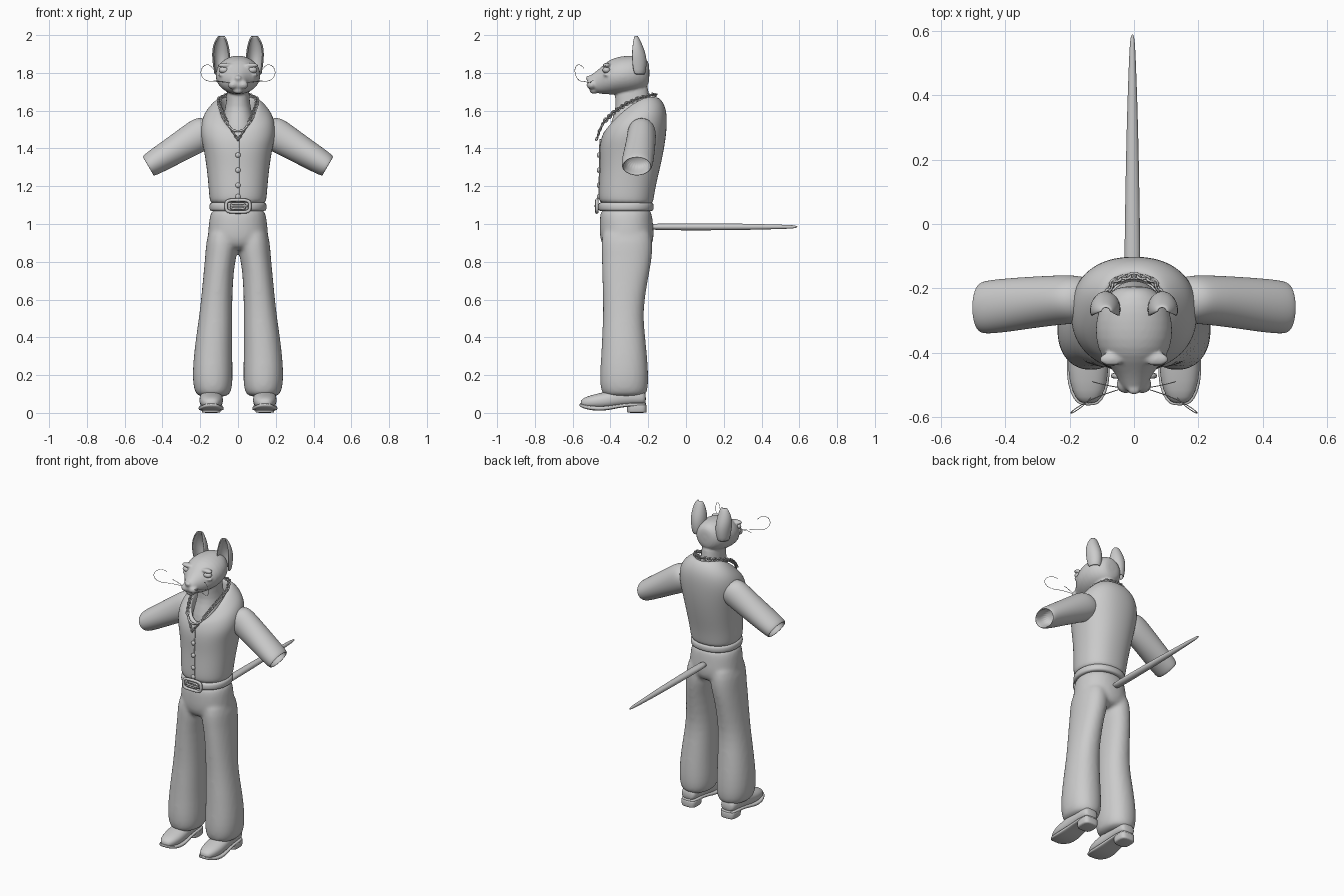
import bpy, bmesh
from math import sin, cos, pi, copysign
from mathutils import Vector as V


def ring(c, a, b, n=24, p=2, lift=0):
    """Superellipse loop round c; lift raises its sides (V shape on the -b half)."""
    pts = []
    for i in range(n):
        t = 2 * pi * i / n
        ct, st = cos(t), sin(t)
        e = lambda v: copysign(abs(v) ** (2 / p), v) if abs(v) > 1e-6 else 0
        up = abs(ct) if st < 0 else ct * ct
        pts.append(V(c) + V(a) * e(ct) + V(b) * e(st) + V((0, 0, lift * up)))
    return pts


def level(z, x0, x1, y0, y1, p=2.2):
    """Horizontal ring from its x and y extents."""
    return ring(((x0 + x1) / 2, (y0 + y1) / 2, z), ((x1 - x0) / 2, 0, 0), (0, (y1 - y0) / 2, 0), p=p)


def upright(y, xc, hw, z0, z1, p=2):
    """Ring facing along y from half width and z extents."""
    return ring((xc, y, (z0 + z1) / 2), (hw, 0, 0), (0, 0, (z1 - z0) / 2), p=p)


def new_object(name, bm, sub=0, mirror=False):
    bmesh.ops.recalc_face_normals(bm, faces=bm.faces)
    for f in bm.faces:
        f.smooth = True
    me = bpy.data.meshes.new(name)
    bm.to_mesh(me)
    bm.free()
    ob = bpy.data.objects.new(name, me)
    bpy.context.collection.objects.link(ob)
    if sub:
        m = ob.modifiers.new("Subsurf", 'SUBSURF')
        m.levels = m.render_levels = sub
    if mirror:
        ob.modifiers.new("Mirror", 'MIRROR').use_mirror_merge = False
    return ob


def add_loft(bm, rings, start=True, end=True, closed=True):
    vs = [[bm.verts.new(p) for p in r] for r in rings]
    n = len(vs[0])
    for r0, r1 in zip(vs, vs[1:]):
        for i in range(n if closed else n - 1):
            j = (i + 1) % n
            bm.faces.new((r0[i], r0[j], r1[j], r1[i]))
    if start:
        bm.faces.new(vs[0][::-1])
    if end:
        bm.faces.new(vs[-1])


def loft(name, rings, start=True, end=True, sub=1, mirror=False):
    bm = bmesh.new()
    add_loft(bm, rings, start, end)
    return new_object(name, bm, sub, mirror)


def add_ball(bm, c, r):
    vs = bmesh.ops.create_uvsphere(bm, u_segments=16, v_segments=10, radius=1)["verts"]
    for v in vs:
        v.co = V((v.co.x * r[0], v.co.y * r[1], v.co.z * r[2])) + V(c)


def fuse(ob, voxel, smooth):
    m = ob.modifiers.new("Remesh", 'REMESH')
    m.mode, m.voxel_size, m.use_smooth_shade = 'VOXEL', voxel, True
    ob.modifiers.new("Smooth", 'SMOOTH').iterations = smooth


def tube(name, pts, r, cyclic=False, kind='NURBS', mirror=False):
    cu = bpy.data.curves.new(name, 'CURVE')
    cu.dimensions, cu.bevel_depth, cu.bevel_resolution = '3D', r, 2
    sp = cu.splines.new(kind)
    sp.points.add(len(pts) - 1)
    for q, p in zip(sp.points, pts):
        q.co = (*p, 1)
    sp.use_cyclic_u = cyclic
    if kind == 'NURBS':
        sp.order_u, sp.use_endpoint_u = 3, True
    ob = bpy.data.objects.new(name, cu)
    bpy.context.collection.objects.link(ob)
    if mirror:
        ob.modifiers.new("Mirror", 'MIRROR').use_mirror_merge = False


# trousers: hips and two legs fused into one smooth surface
bm = bmesh.new()
add_loft(bm, [level(z, -x, x, f, b) for z, x, f, b in (
    (1.10, .142, -.455, -.18), (1.03, .152, -.457, -.178), (.96, .16, -.46, -.168),
    (.90, .163, -.452, -.172), (.855, .13, -.42, -.2))])
leg = ((1.0, 0, .15, -.44, -.19), (.9, 0, .17, -.45, -.175), (.83, .006, .174, -.447, -.178),
       (.76, .023, .181, -.445, -.19), (.6, .03, .196, -.44, -.22), (.5, .03, .208, -.44, -.225),
       (.4, .03, .223, -.445, -.215), (.3, .03, .235, -.45, -.205), (.2, .027, .242, -.457, -.198),
       (.13, .03, .236, -.454, -.2), (.092, .045, .22, -.44, -.212), (.085, .08, .185, -.40, -.25))
for s in (1, -1):
    add_loft(bm, [level(z, s * a, s * b, f, k) for z, a, b, f, k in leg])
fuse(new_object("trousers", bm, 1), .011, 6)

# waistcoat: rings tilt toward the collar, then fold inside
vest = (((-.45, 1.10), (-.18, 1.10), .14, 0), ((-.464, 1.13), (-.172, 1.12), .152, 0),
        ((-.462, 1.2), (-.16, 1.2), .157, 0), ((-.457, 1.3), (-.135, 1.3), .167, 0),
        ((-.46, 1.38), (-.11, 1.42), .183, 0), ((-.455, 1.44), (-.098, 1.53), .203, 0),
        ((-.437, 1.485), (-.102, 1.60), .192, .02), ((-.428, 1.49), (-.12, 1.645), .155, .04),
        ((-.42, 1.485), (-.145, 1.672), .112, .06), ((-.41, 1.475), (-.165, 1.665), .094, .06),
        ((-.40, 1.42), (-.17, 1.6), .09, .04))
loft("waistcoat", [ring((0, (f[0] + b[0]) / 2, (f[1] + b[1]) / 2), (x, 0, 0),
                        (0, (b[0] - f[0]) / 2, (b[1] - f[1]) / 2), p=2.25, lift=l)
                   for f, b, x, l in vest], end=False, sub=2)
bm = bmesh.new()
for z in (1.365, 1.285, 1.205, 1.145):
    add_ball(bm, (0, -.462, z), (.014, .01, .014))
new_object("buttons", bm)
tube("waistcoat_front_edge", [(.008, -.461, 1.13), (.008, -.461, 1.2), (.008, -.457, 1.3),
                              (.008, -.46, 1.38), (.008, -.454, 1.45)], .003)

# belt and buckle
loft("belt", [level(z, -x, x, -.318 - y, -.318 + y) for z, x, y in (
    (1.068, .14, .135), (1.07, .15, .146), (1.09, .154, .15), (1.112, .15, .146), (1.115, .14, .135))])
for name, w, h, r in (("buckle_frame", .063, .032, .009), ("buckle_inner", .037, .014, .006)):
    tube(name, ring((0, -.472, 1.095), (w, 0, 0), (0, 0, h), p=4), r, True, 'POLY')
tube("buckle_prong", [(-.04, -.475, 1.095), (.0, -.482, 1.095), (.05, -.478, 1.095)], .006)

# sleeves: open, hollow cuffs
sleeve = ((.12, -.235, 1.50, .065, .06), (.17, -.235, 1.49, .088, .074), (.21, -.235, 1.468, .09, .077),
          (.30, -.242, 1.413, .08, .08), (.39, -.252, 1.358, .072, .084), (.45, -.258, 1.322, .066, .084),
          (.472, -.26, 1.308, .061, .08), (.478, -.26, 1.304, .054, .073), (.465, -.258, 1.312, .05, .068),
          (.40, -.252, 1.352, .05, .065))
loft("sleeves", [ring((x, y, z), V((.5, 0, .86)) * r, (0, w, 0)) for x, y, z, r, w in sleeve],
     sub=2, mirror=True)

# tail
loft("tail", [upright(y, -.005, w, .985 - h, .985 + h) for y, w, h in (
    (-.2, .025, .017), (-.1, .025, .018), (.1, .022, .019), (.3, .018, .017), (.45, .013, .013),
    (.55, .009, .01), (.58, .006, .007), (.59, .002, .002))])

# head: skull, neck, cheeks and muzzle fused together
bm = bmesh.new()
add_loft(bm, [upright(y, 0, w, a, b) for y, w, a, b in (
    (-.193, .035, 1.76, 1.84), (-.205, .07, 1.72, 1.875), (-.25, .105, 1.70, 1.892),
    (-.30, .12, 1.69, 1.893), (-.36, .121, 1.685, 1.887), (-.41, .104, 1.685, 1.868),
    (-.45, .07, 1.688, 1.83), (-.48, .05, 1.695, 1.805), (-.51, .038, 1.71, 1.785), (-.522, .02, 1.73, 1.775))])
add_loft(bm, [level(z, -x, x, f, b) for z, x, f, b in (
    (1.36, .1, -.41, -.2), (1.48, .095, -.415, -.17), (1.56, .082, -.39, -.18),
    (1.62, .066, -.37, -.192), (1.68, .06, -.38, -.196), (1.76, .06, -.37, -.2))])
add_ball(bm, (0, -.517, 1.772), (.02, .014, .014))
add_ball(bm, (0, -.487, 1.705), (.03, .025, .016))
for s in (1, -1):
    add_ball(bm, (s * .026, -.5, 1.737), (.03, .028, .024))
    add_ball(bm, (s * .07, -.42, 1.84), (.04, .022, .013))
    add_ball(bm, (s * .072, -.42, 1.79), (.035, .02, .011))
fuse(new_object("head", bm, 1), .0065, 4)
bm = bmesh.new()
for s in (1, -1):
    add_ball(bm, (s * .074, -.42, 1.815), (.028, .022, .018))
new_object("eyes", bm)

# ears: cupped shells open to the front
bm = bmesh.new()
add_loft(bm, [[(cx + w * cos(t), cy + d * sin(t), z) for t in [(-.12 + 1.24 * i / 12) * pi for i in range(13)]]
              for z, cx, cy, w, d in ((1.79, .088, -.26, .034, .04), (1.85, .088, -.265, .042, .055),
                                      (1.90, .09, -.268, .045, .052), (1.945, .091, -.27, .038, .036),
                                      (1.98, .089, -.27, .025, .02), (1.996, .087, -.268, .012, .008))],
         False, False, False)
ears = new_object("ears", bm)
so = ears.modifiers.new("Solidify", 'SOLIDIFY')
so.thickness, so.offset = .009, 0
ears.modifiers.new("Subsurf", 'SUBSURF').levels = 1
ears.modifiers.new("Mirror", 'MIRROR').use_mirror_merge = False

# whiskers
tube("long_whisker", [(.03, -.51, 1.745), (.1, -.53, 1.755), (.17, -.565, 1.755), (.2, -.588, 1.79),
                      (.19, -.588, 1.835), (.15, -.56, 1.848), (.135, -.54, 1.825)], .0014, mirror=True)
tube("short_whisker", [(.03, -.51, 1.74), (.08, -.505, 1.76), (.13, -.49, 1.757)], .0014, mirror=True)

# shoes: upper, sole and heel
loft("shoe_uppers", [upright(y, .142, w, a, b, 2.3) for y, w, a, b in (
    (-.558, .018, .035, .062), (-.545, .04, .028, .08), (-.49, .061, .02, .098), (-.42, .064, .02, .112),
    (-.36, .06, .03, .13), (-.28, .056, .04, .13), (-.225, .05, .04, .12), (-.212, .035, .05, .1))], mirror=True)
loft("shoe_soles", [upright(y, .142, w, a, b, 4) for y, w, a, b in (
    (-.565, .022, .036, .052), (-.55, .045, .026, .046), (-.5, .066, .012, .036), (-.43, .069, .01, .034),
    (-.36, .058, .026, .046), (-.3, .054, .034, .054), (-.225, .052, .034, .054),
    (-.21, .035, .034, .054))], mirror=True)
loft("shoe_heels", [level(z, .142 - w, .142 + w, -.312, -.208, 3.5) for z, w in (
    (0, .048), (.004, .05), (.04, .053), (.046, .053))], mirror=True)

# chain necklace: alternating links along the collar
half = [V(p) for p in ((0, -.16, 1.682), (.06, -.175, 1.685), (.1, -.25, 1.665), (.1, -.32, 1.635),
                       (.08, -.39, 1.585), (.058, -.44, 1.535), (0, -.475, 1.445))]
bm = bmesh.new()
k = 0
for p, q in zip(half, half[1:]):
    n = max(2, round((q - p).length / .016))
    thin = .55 if q == half[-1] else 1
    for i in range(n):
        t = (q - p).normalized()
        c = p.lerp(q, (i + .5) / n)
        u = t.cross(V((1, .3, .4))).normalized()
        w = t.cross(u)
        u = u if k % 2 else w
        w = t.cross(u)
        k += 1
        add_loft(bm, [[c + (t * cos(a) * 1.2 + u * sin(a) * thin) * (.0095 + .004 * cos(b)) + w * .004 * sin(b)
                       for a in [2 * pi * j / 10 for j in range(10)]]
                      for b in [2 * pi * j / 6 for j in range(7)]], False, False)
new_object("necklace_chain", bm, mirror=True)
tube("necklace_crescent", [(-.062, -.432, 1.545), (-.045, -.452, 1.505), (0, -.465, 1.488),
                           (.045, -.452, 1.505), (.062, -.432, 1.545)], .006)
